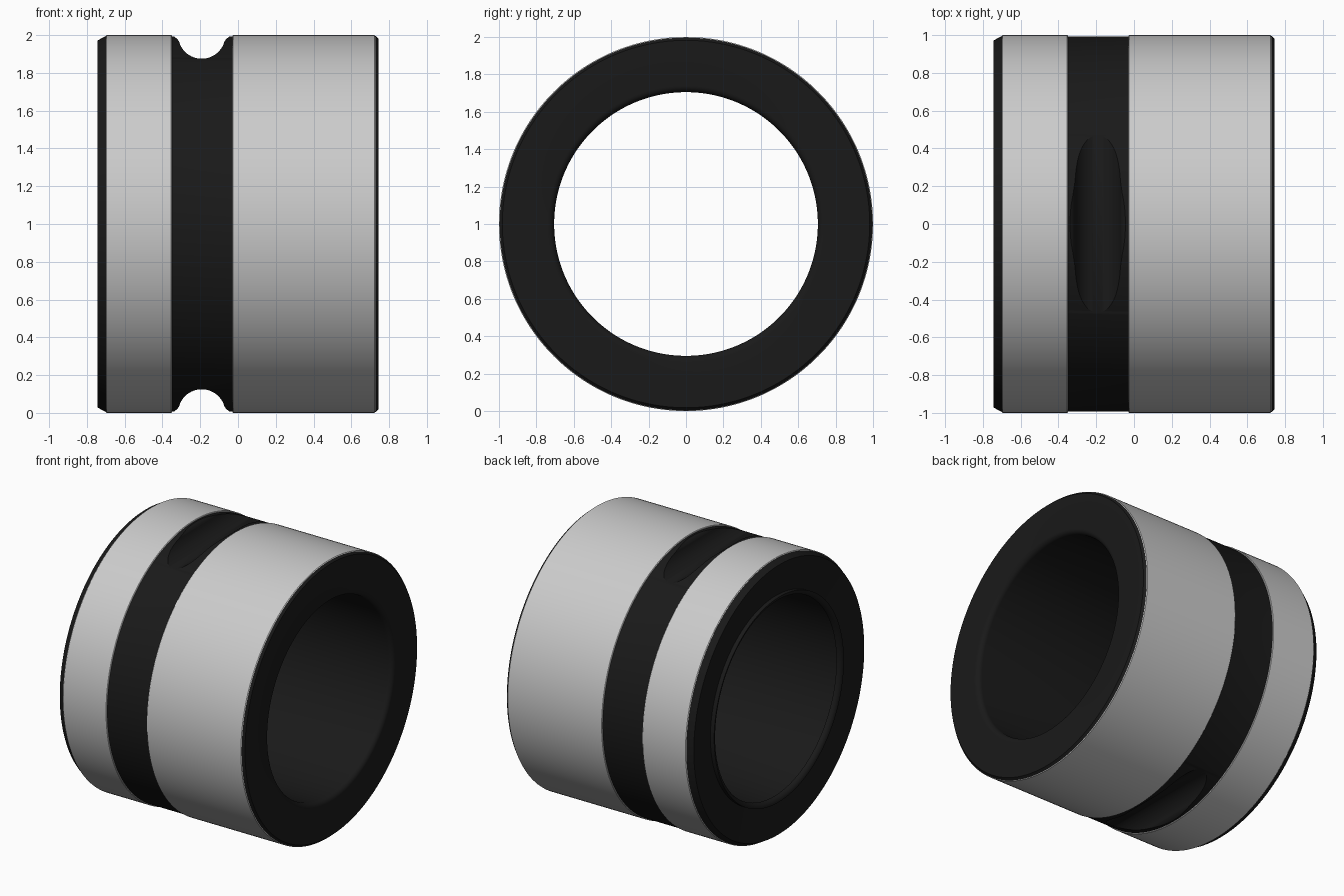
import bpy, bmesh, math

if "Cube" in bpy.data.objects:
    bpy.data.objects.remove(bpy.data.objects["Cube"])

SEG = 192


def finish(bm, name, mat=None):
    bmesh.ops.recalc_face_normals(bm, faces=bm.faces)
    me = bpy.data.meshes.new(name)
    bm.to_mesh(me)
    bm.free()
    if mat:
        me.materials.append(mat)
    ob = bpy.data.objects.new(name, me)
    bpy.context.collection.objects.link(ob)
    return ob


def lathe(name, profile, mat=None):
    """Closed (x, radius) profile revolved about the x axis at z = 1."""
    bm = bmesh.new()
    rings = []
    for i in range(SEG):
        a = 2 * math.pi * i / SEG
        rings.append([bm.verts.new((x, r * math.sin(a), 1 + r * math.cos(a)))
                      for x, r in profile])
    n = len(profile)
    for i in range(SEG):
        p, q = rings[i], rings[(i + 1) % SEG]
        for j in range(n):
            k = (j + 1) % n
            bm.faces.new((p[j], p[k], q[k], q[j]))
    return finish(bm, name, mat)


def smooth(ob):
    bpy.ops.object.select_all(action='DESELECT')
    ob.select_set(True)
    bpy.context.view_layer.objects.active = ob
    bpy.ops.object.shade_smooth_by_angle(angle=math.radians(30))


black = bpy.data.materials.new("black")
black.diffuse_color = (0.01, 0.01, 0.01, 1)
black.use_nodes = True
black.node_tree.nodes["Principled BSDF"].inputs["Base Color"].default_value = black.diffuse_color

# black core: chamfered ends, rounded bore mouths
BORE, FIL, END = 0.705, 0.035, 0.743
arc = [math.pi / 2 * i / 6 for i in range(7)]
profile = [(-END, 0.972), (-0.70, 0.995), (-0.69, 0.993),
           (0.72, 0.993), (0.727, 0.996), (END, 0.982)]
profile += [(END - FIL + FIL * math.cos(t), BORE + FIL - FIL * math.sin(t)) for t in arc]
profile += [(-END + FIL - FIL * math.sin(t), BORE + FIL - FIL * math.cos(t)) for t in reversed(arc)]
core = lathe("core_ring", profile, black)

# straight half-round notches across the top and bottom of the groove
R, CX = 0.125, -0.192
half = [(0.155, 0.1), (0.155, 0.0), (0.142, -0.011), (0.13, -0.02)]
lim = math.radians(15)
bowl = [(R * math.cos(t), -R * math.sin(t))
        for t in [lim + (math.pi - 2 * lim) * i / 28 for i in range(29)]]
section = half + bowl + [(-x, z) for x, z in reversed(half)]
for name, sign in (("top_notch_cutter", 1), ("bottom_notch_cutter", -1)):
    bm = bmesh.new()
    ends = [[bm.verts.new((CX + x, y, 1 + sign * (1 + z))) for x, z in section]
            for y in (-0.9, 0.9)]
    n = len(section)
    for j in range(n):
        k = (j + 1) % n
        bm.faces.new((ends[0][j], ends[0][k], ends[1][k], ends[1][j]))
    bm.faces.new(ends[0])
    bm.faces.new(ends[1])
    cutter = finish(bm, name, black)
    cutter.hide_render = True
    mod = core.modifiers.new(name, 'BOOLEAN')
    mod.operation = 'DIFFERENCE'
    mod.solver = 'EXACT'
    mod.object = cutter

# bake the cuts so sharp edges are found on the final shape
bpy.context.view_layer.update()
dg = bpy.context.evaluated_depsgraph_get()
baked = bpy.data.meshes.new_from_object(core.evaluated_get(dg))
core.modifiers.clear()
core.data = baked
for ob in [o for o in bpy.data.objects if o.name.endswith("cutter")]:
    bpy.data.objects.remove(ob)
smooth(core)

# grey outer sleeves either side of the groove
for name, x0, x1 in (("short_sleeve", -0.70, -0.35), ("long_sleeve", -0.03, 0.727)):
    smooth(lathe(name, [(x0, 0.986), (x0, 0.996), (x0 + 0.004, 1.0),
                        (x1 - 0.004, 1.0), (x1, 0.996), (x1, 0.986)]))
